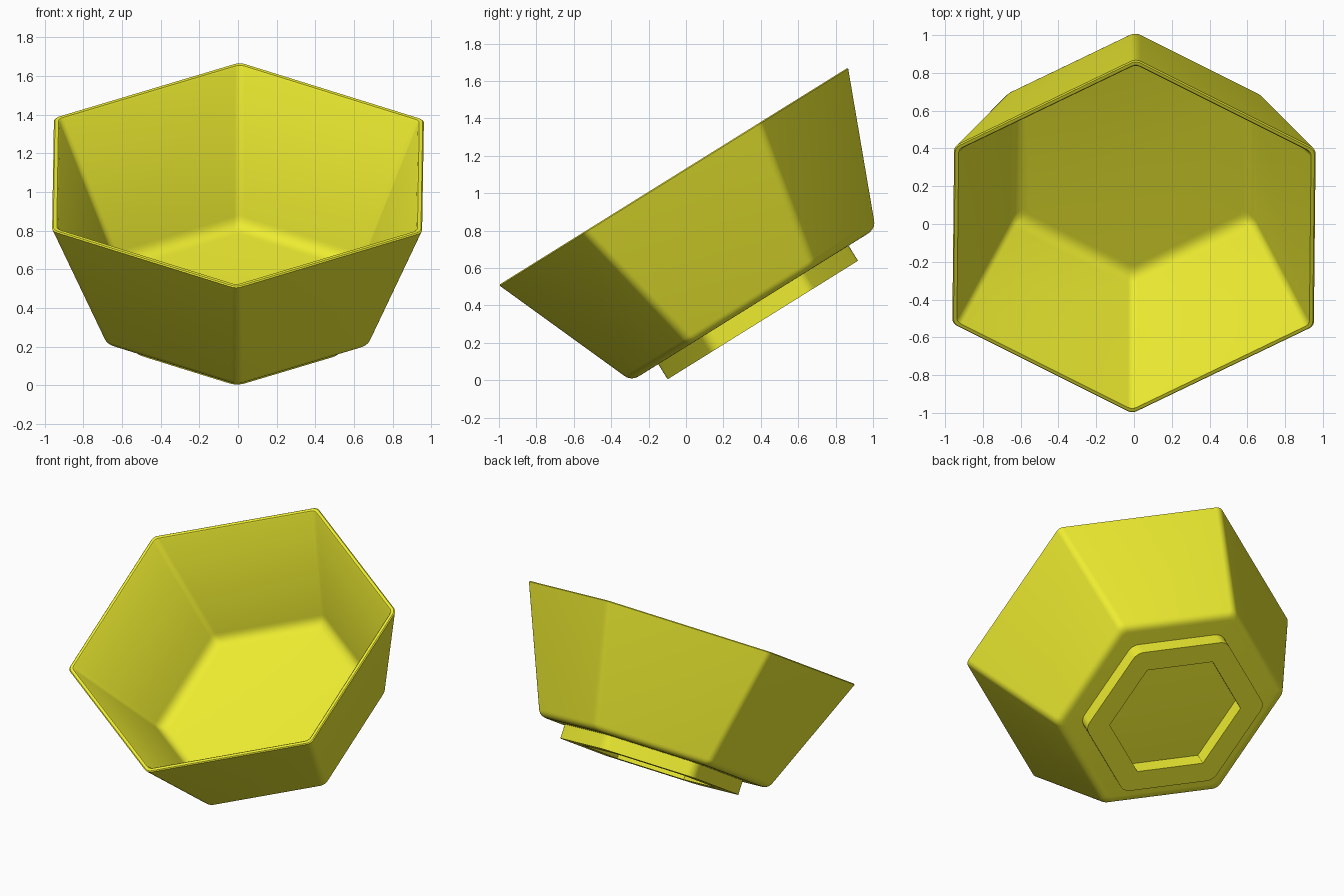
import bpy, bmesh
from math import cos, sin, radians
from mathutils import Matrix, Vector

if "Cube" in bpy.data.objects:
    bpy.data.objects.remove(bpy.data.objects["Cube"])

C30 = cos(radians(30))
TILT = (Matrix.Translation((0, -0.0675, 1.09))
        @ Matrix.Rotation(radians(31.9), 4, 'X')
        @ Matrix.Rotation(radians(-0.5), 4, 'Z'))

mat = bpy.data.materials.new("yellow")
mat.diffuse_color = (0.85, 0.84, 0.03, 1)
mat.use_nodes = True
mat.node_tree.nodes["Principled BSDF"].inputs["Base Color"].default_value = mat.diffuse_color


def hex_ring(bm, apothem, z, r, seg=6):
    """Hexagon with rounded corners, points along +-y."""
    verts = []
    d = (apothem - r) / C30
    for k in range(6):
        th = radians(90 + 60 * k)
        for i in range(seg + 1):
            a = th + radians(-30 + 60 * i / seg)
            verts.append(bm.verts.new((d * cos(th) + r * cos(a),
                                       d * sin(th) + r * sin(a), z)))
    return verts


def loft(name, profile, closed):
    """Join hexagonal rings given as (apothem, z, corner radius)."""
    bm = bmesh.new()
    rings = [hex_ring(bm, *p) for p in profile]
    pairs = list(zip(rings, rings[1:]))
    if closed:
        pairs.append((rings[-1], rings[0]))
    else:
        bm.faces.new(rings[0])
        bm.faces.new(rings[-1])
    for a, b in pairs:
        n = len(a)
        for i in range(n):
            j = (i + 1) % n
            bm.faces.new((a[i], a[j], b[j], b[i]))
    bmesh.ops.recalc_face_normals(bm, faces=bm.faces)
    bm.transform(TILT)
    me = bpy.data.meshes.new(name)
    bm.to_mesh(me)
    bm.free()
    me.materials.append(mat)
    ob = bpy.data.objects.new(name, me)
    bpy.context.collection.objects.link(ob)
    bpy.ops.object.select_all(action='DESELECT')
    ob.select_set(True)
    bpy.context.view_layer.objects.active = ob
    bpy.ops.object.shade_smooth_by_angle(angle=radians(30))
    return ob


def fillet(floor_z, corner_a, rim_a, size, r, seg=6):
    """Rounded transition from floor to wall."""
    c = Vector((corner_a, floor_z))
    p0 = c - Vector((size, 0))
    p2 = c + (Vector((rim_a, 0)) - c).normalized() * size
    pts = []
    for i in range(seg + 1):
        t = i / seg
        p = p0 * (1 - t) ** 2 + c * 2 * t * (1 - t) + p2 * t * t
        pts.append((p.x, p.y, r))
    return pts


# bowl: outer wall, softened rim, inner wall
outer = fillet(-0.81, 0.674, 0.959, 0.045, 0.06)
rim = [(0.957, -0.006, 0.05), (0.951, 0, 0.05),
       (0.933, 0, 0.045), (0.926, -0.006, 0.045)]
inner = fillet(-0.77, 0.632, 0.926, 0.06, 0.05)[::-1]
loft("bowl", outer + rim + inner, False)

# hexagonal foot ring
loft("foot_ring", [(0.53, -0.80, 0.08), (0.53, -0.905, 0.08),
                   (0.388, -0.905, 0.002), (0.388, -0.80, 0.002)], True)
